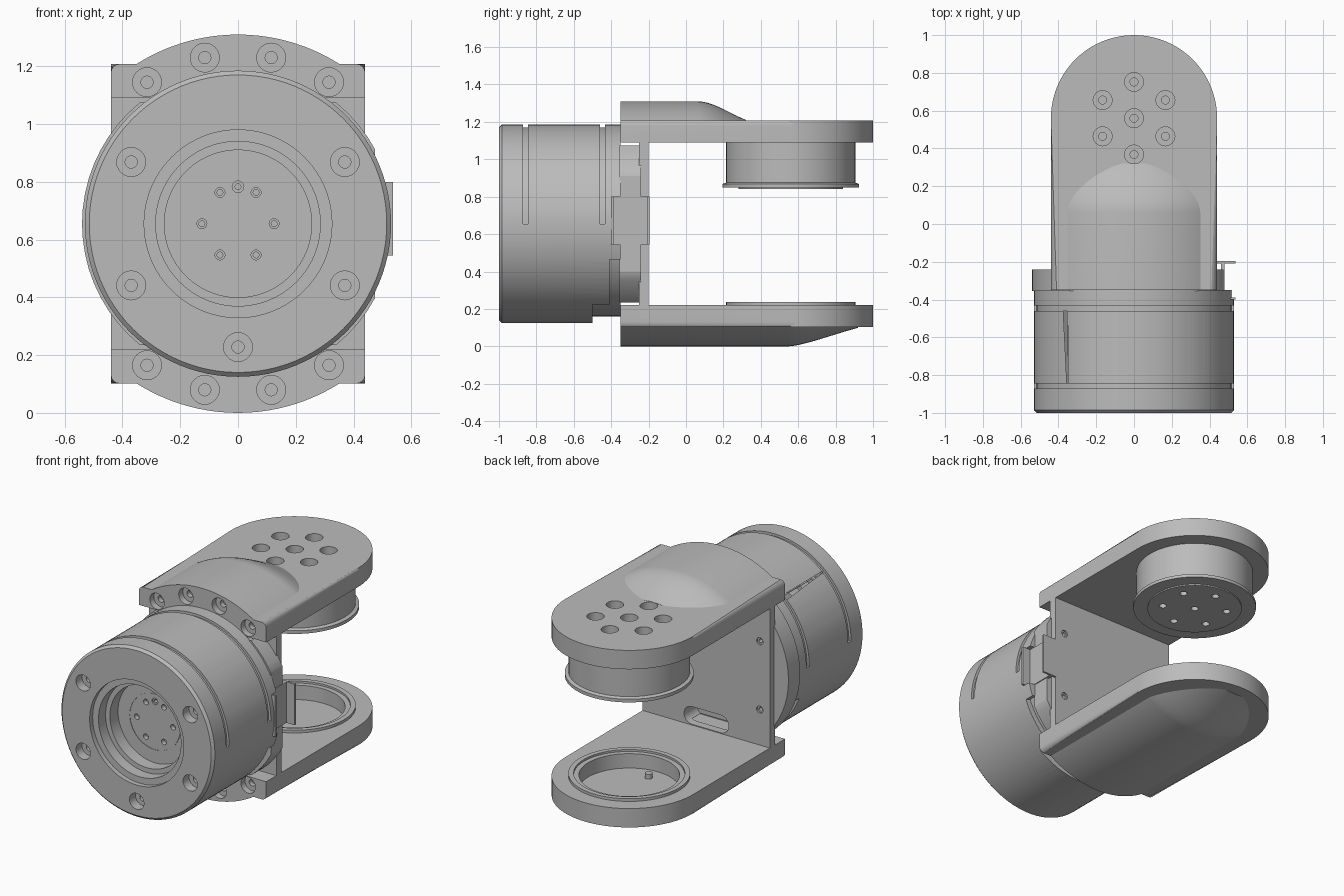
import bpy, bmesh
from math import sin, cos, pi, sqrt
from mathutils import Vector

if "Cube" in bpy.data.objects:
    bpy.data.objects.remove(bpy.data.objects["Cube"], do_unlink=True)

grey = bpy.data.materials.new("machined grey")
grey.use_nodes = True
colour = (0.5, 0.5, 0.5, 1)
grey.diffuse_color = colour
grey.node_tree.nodes["Principled BSDF"].inputs["Base Color"].default_value = colour

AXIS = 0.655        # height of the drum axis
JOINT = 0.56        # y of the vertical joint axis
parts = []


def finish(name, bm, keep=True):
    bmesh.ops.remove_doubles(bm, verts=bm.verts, dist=1e-5)
    bmesh.ops.recalc_face_normals(bm, faces=bm.faces)
    mesh = bpy.data.meshes.new(name)
    bm.to_mesh(mesh)
    bm.free()
    ob = bpy.data.objects.new(name, mesh)
    bpy.context.collection.objects.link(ob)
    mesh.materials.append(grey)
    if keep:
        parts.append(ob)
    else:
        ob.hide_render = True
    return ob


def lathe(name, profile, centre, axis="Y", keep=True, steps=64, start=0, sweep=2 * pi, ring=False):
    """Turn (radius, offset) points about an axis; ring closes the profile."""
    bm = bmesh.new()
    full = sweep > 6.2
    rows = []
    for i in range(steps if full else steps + 1):
        a = start + sweep * i / steps
        row = []
        for r, h in profile:
            p = (r * cos(a), h, r * sin(a)) if axis == "Y" else (r * cos(a), r * sin(a), h)
            row.append(bm.verts.new(Vector(centre) + Vector(p)))
        rows.append(row)
    n = len(profile)
    for i in range(steps):
        a, b = rows[i], rows[(i + 1) % len(rows)]
        for j in range(n if ring else n - 1):
            k = (j + 1) % n
            quad = [a[j], a[k], b[k], b[j]]
            if profile[j][0] == 0:
                quad.remove(b[j])
            if profile[k][0] == 0:
                quad.remove(b[k])
            bm.faces.new(quad)
    if not full:
        bm.faces.new(rows[0])
        bm.faces.new(rows[-1])
    return finish(name, bm, keep)


def prism(name, points, lo, hi, axis="Z", keep=True, round_at=None):
    """Extrude an outline; round_at softens the rim at that height."""
    bm = bmesh.new()
    place = (lambda u, v, h: (u, v, h)) if axis == "Z" else (lambda u, v, h: (u, h, v))
    low = [bm.verts.new(place(u, v, lo)) for u, v in points]
    high = [bm.verts.new(place(u, v, hi)) for u, v in points]
    bm.faces.new(low)
    bm.faces.new(high)
    for i in range(len(points)):
        j = (i + 1) % len(points)
        bm.faces.new((low[i], low[j], high[j], high[i]))
    if round_at is not None:
        rim = [e for e in bm.edges if all(abs(v.co.z - round_at) < 1e-4 for v in e.verts)
               and max(v.co.y for v in e.verts) > -0.34]
        bmesh.ops.bevel(bm, geom=rim, offset=0.03, segments=4, profile=0.5, affect="EDGES")
    return finish(name, bm, keep)


def box(name, x, y, z, keep=True):
    outline = [(x[0], y[0]), (x[1], y[0]), (x[1], y[1]), (x[0], y[1])]
    return prism(name, outline, z[0], z[1], keep=keep)


def carve(target, cutters, operation="DIFFERENCE"):
    bpy.context.view_layer.objects.active = target
    for c in cutters:
        mod = target.modifiers.new("carve", "BOOLEAN")
        mod.operation, mod.solver, mod.object = operation, "EXACT", c
        bpy.ops.object.modifier_apply(modifier=mod.name)


def discard(cutters):
    for c in cutters:
        bpy.data.objects.remove(c, do_unlink=True)


def screw_hole(centre, axis="Y", s=1, depth=0.06, wide=0.05, narrow=0.021):
    profile = [(0, -0.02 * s), (wide, -0.02 * s), (wide, depth * s),
               (narrow, depth * s), (narrow, (depth + 0.03) * s), (0, (depth + 0.03) * s)]
    return lathe("hole_cutter", profile, centre, axis, keep=False, steps=24)


def hexagon(radius, phase=0):
    return [(radius * cos(phase + i * pi / 3), radius * sin(phase + i * pi / 3)) for i in range(6)]


# Motor drum with stepped bore
drum = lathe("motor_drum", [(0, -0.82), (0.255, -0.82), (0.255, -0.9), (0.285, -0.9),
             (0.285, -0.97), (0.325, -0.97), (0.325, -1), (0.515, -1), (0.53, -0.985),
             (0.53, -0.35), (0, -0.35)], (0, 0, AXIS), steps=96)
cutters = [lathe("groove_cutter", [(0.515, y), (0.56, y), (0.56, y + 0.028), (0.515, y + 0.028)],
                 (0, 0, AXIS), keep=False, sweep=pi, ring=True) for y in (-0.872, -0.46)]
for y, lift in ((-0.41, 0.37), (-0.5, 0.95)):   # stepped underside at the rear rim
    cutters.append(lathe("step_cutter", [(0.495, y), (0.57, y), (0.57, -0.3), (0.495, -0.3)],
                         (0, 0, AXIS), keep=False, start=pi + lift, sweep=pi - 2 * lift, ring=True))
cutters += [screw_hole((u, -1, AXIS + v)) for u, v in hexagon(0.427, pi / 2)]
cutters += [screw_hole((u, -0.82, AXIS + v), depth=0.03, wide=0.017, narrow=0.01)
            for u, v in hexagon(0.125)]
cutters.append(screw_hole((0, -0.82, AXIS + 0.128), depth=0.01, wide=0.02, narrow=0.01))
cutters.append(box("clip_notch", (0.475, 0.6), (-0.4, -0.3), (0.545, 0.8), keep=False))
carve(drum, cutters)
discard(cutters)
lathe("bore_seam", [(0.172, -0.823), (0.176, -0.823), (0.176, -0.815), (0.172, -0.815)],
      (0, 0, AXIS), ring=True)

# Mounting collar between drum and bracket
collar = lathe("mounting_collar", [(0, -0.355), (0.54, -0.355), (0.54, -0.24), (0, -0.24)],
               (0, 0, AXIS))
limit = box("limit", (-0.6, 0.475), (-0.5, 0), (0.235, 1.075), keep=False)
carve(collar, [limit], "INTERSECT")
discard([limit])

# Bracket wall with cable slot and fixing holes
wall = box("bracket_wall", (-0.44, 0.44), (-0.25, -0.2), (0.15, 1.15))
slot = [(s * 0.1 + 0.055 * cos(a), 0.28 + 0.055 * sin(a))
        for s in (1, -1) for a in [-s * pi / 2 + i * pi / 8 for i in range(9)]]
slot_cutter = prism("slot_cutter", slot, -0.33, -0.15, axis="Y", keep=False)
carve(collar, [slot_cutter])
cutters = [slot_cutter]
cutters += [screw_hole((u, -0.2, AXIS + v), s=-1, depth=0.01, wide=0.022, narrow=0.012)
            for u, v in hexagon(0.427, pi / 2) if abs(u) > 0.1]
carve(wall, cutters)
discard(cutters)

# Arms, each with a swelling that follows the drum and fades out
outline = [(-0.44, -0.35), (0.44, -0.35)] + [
    (0.44 * cos(i * pi / 40), JOINT + 0.44 * sin(i * pi / 40)) for i in range(41)]


def swelling(name, s, fade, tip, power):
    bm = bmesh.new()
    rows = []
    for t in [-1] + [i / 16 for i in range(17)]:
        y = -0.35 if t < 0 else fade + (tip - fade) * t
        ease = 0 if t < 0 else t ** power * (1 + (power - 1) * (1 - t))
        drop = 0.099 * min(ease, 1)
        w = sqrt(0.655 ** 2 - (0.55 + drop) ** 2)
        row = [(w, 0.54)] + [(w * cos(i * pi / 32), None) for i in range(33)] + [(-w, 0.54)]
        rows.append([bm.verts.new((x, y, AXIS + s * (sqrt(0.655 ** 2 - x * x) - drop if h is None else h)))
                     for x, h in row])
    for a, b in zip(rows, rows[1:]):
        for j in range(len(a)):
            k = (j + 1) % len(a)
            bm.faces.new((a[j], a[k], b[k], b[j]))
    bm.faces.new(rows[0])
    bm.faces.new(rows[-1])
    return finish(name, bm)


arms = {}
for side, s, fade, tip, power in (("upper", 1, 0.06, 0.32, 2), ("lower", -1, 0.55, 0.92, 1.5)):
    inner, outer = AXIS + s * 0.435, AXIS + s * 0.553
    arm = prism(side + "_arm", outline, min(inner, outer), max(inner, outer), round_at=outer)
    bump = swelling(side + "_arm_swelling", s, fade, tip, power)
    cutters = [screw_hole((m * x, -0.35, AXIS + s * z), depth=0.04)
               for m in (1, -1) for x, z in ((0.115, 0.575), (0.315, 0.49))]
    carve(arm, cutters)
    carve(bump, cutters)
    discard(cutters)
    arms[side] = arm

spots = [(0, 0)] + hexagon(0.192, pi / 2)
cutters = [screw_hole((u, JOINT + v, 1.208), "Z", s=-1, depth=0.075) for u, v in spots]
carve(arms["upper"], cutters)
discard(cutters)

# Output hub hanging from the upper arm
hub = lathe("output_hub", [(0, 1.1), (0.345, 1.1), (0.345, 0.875), (0.365, 0.868), (0.365, 0.848),
            (0.28, 0.848), (0.28, 0.84), (0, 0.84)], (0, JOINT, 0), "Z")
cutters = [screw_hole((u, JOINT + v, 0.84), "Z", depth=0.03, wide=0.022, narrow=0.012)
           for u, v in spots]
carve(hub, cutters)
discard(cutters)

# Bearing seat in the lower arm
recess = lathe("recess_cutter", [(0, 0.135), (0.285, 0.135), (0.285, 0.3), (0, 0.3)],
               (0, JOINT, 0), "Z", keep=False)
carve(arms["lower"], [recess, ])
carve(bpy.data.objects["lower_arm_swelling"], [recess])
discard([recess])
lathe("bearing_ring", [(0.285, 0.2), (0.345, 0.2), (0.345, 0.237), (0.315, 0.237),
      (0.315, 0.225), (0.285, 0.225)], (0, JOINT, 0), "Z", ring=True)
for u, v in (spots[2], spots[4]):
    lathe("seat_screw", [(0, 0.13), (0.022, 0.13), (0.022, 0.165), (0, 0.165)],
          (u, JOINT + v, 0), "Z", steps=20)

# Cable clip on the left side
box("clip_base", (0.46, 0.48), (-0.4, -0.2), (0.545, 0.8))
box("clip_rear_flange", (0.44, 0.537), (-0.208, -0.195), (0.545, 0.8))
box("clip_front_flange", (0.46, 0.537), (-0.4, -0.388), (0.545, 0.8))

# Smooth round surfaces, keep machined edges crisp
bpy.ops.object.select_all(action="DESELECT")
for ob in parts:
    ob.select_set(True)
bpy.context.view_layer.objects.active = parts[0]
bpy.ops.object.shade_smooth_by_angle(angle=0.55)
